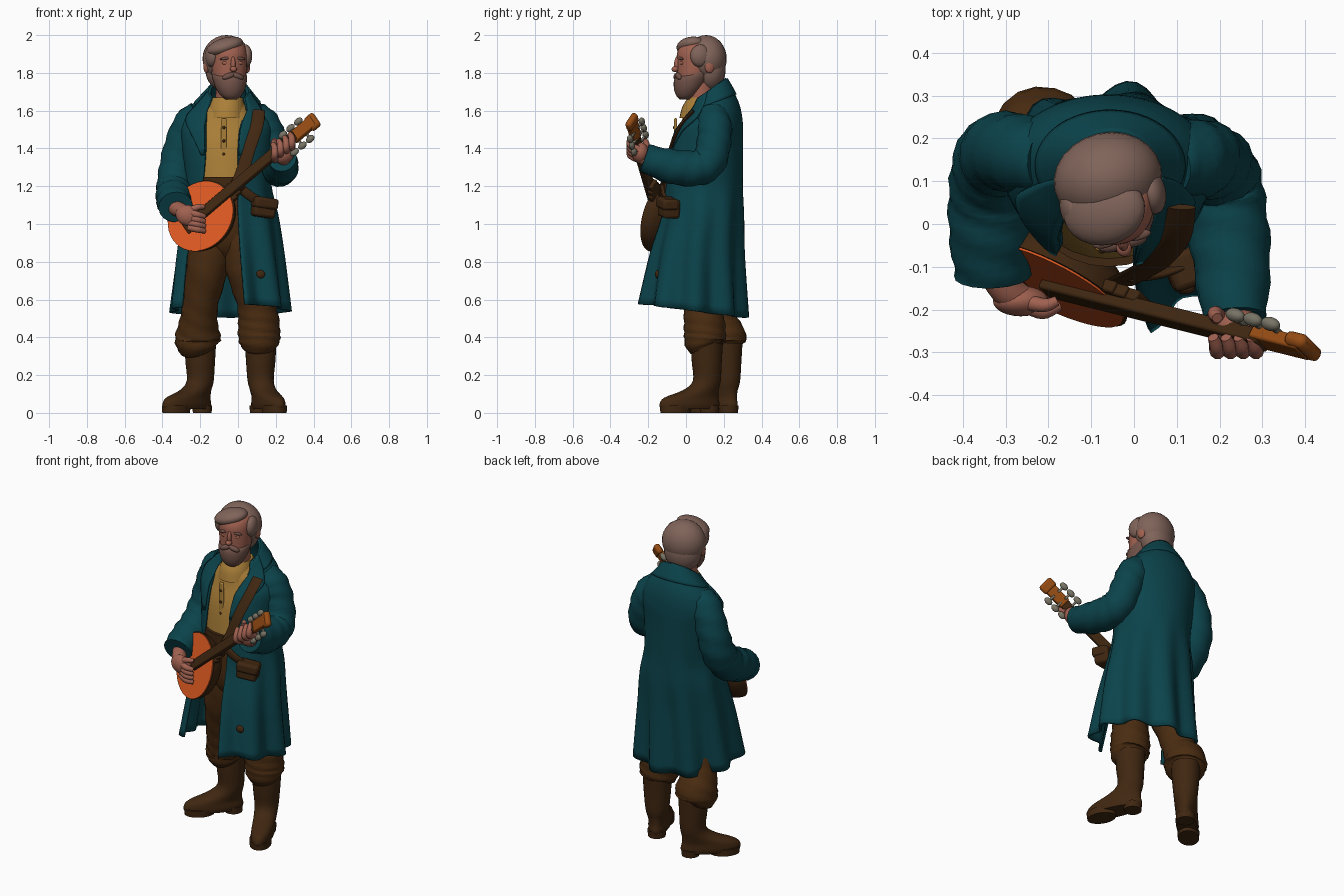
import bpy, bmesh, math
from mathutils import Matrix, Vector

default_cube = bpy.data.objects.get("Cube")
if default_cube:
    bpy.data.objects.remove(default_cube, do_unlink=True)


def paint(name, *rgb):
    linear = [((c / 255 + .055) / 1.055) ** 2.4 for c in rgb] + [1]
    material = bpy.data.materials.new(name)
    material.use_nodes = True
    material.diffuse_color = linear
    material.node_tree.nodes["Principled BSDF"].inputs["Base Color"].default_value = linear
    return material


teal = paint("teal_cloth", 11, 67, 75)
orange = paint("orange_soundboard", 222, 90, 34)
yellow = paint("yellow_shirt", 170, 127, 56)
skin = paint("skin", 160, 97, 80)
hair = paint("hair_grey_brown", 128, 100, 90)
beard = paint("beard_brown", 113, 82, 72)
cloth = paint("brown_trousers", 74, 44, 17)
leather = paint("dark_leather", 64, 39, 17)
amber = paint("amber_wood", 150, 76, 20)
metal = paint("grey_pegs", 120, 116, 102)


# General helpers
def finish(name, bm, material, place=Matrix(), thickness=0, bevel=0):
    mesh = bpy.data.meshes.new(name)
    bmesh.ops.recalc_face_normals(bm, faces=bm.faces)
    bm.to_mesh(mesh)
    bm.free()
    mesh.materials.append(material)
    mesh.shade_smooth()
    mesh.set_sharp_from_angle(angle=math.radians(50))
    obj = bpy.data.objects.new(name, mesh)
    bpy.context.collection.objects.link(obj)
    obj.matrix_world = place
    if thickness:
        solid = obj.modifiers.new("Thickness", "SOLIDIFY")
        solid.thickness, solid.offset = thickness, 0
    if bevel:
        rounding = obj.modifiers.new("Rounding", "BEVEL")
        rounding.width, rounding.segments = bevel, 2
    return obj


def spline(points, steps=5):
    """Catmull-Rom resampling of tuples of any length."""
    result = []
    last = len(points) - 1
    for i in range(last):
        quad = [points[min(max(i + k, 0), last)] for k in (-1, 0, 1, 2)]
        for s in range(steps):
            t = s / steps
            result.append([b + t * (c - a) / 2 + t * t * (a - 2.5 * b + 2 * c - d / 2)
                           + t ** 3 * (3 * (b - c) + d - a) / 2
                           for a, b, c, d in zip(*quad)])
    return result + [list(points[last])]


def sheet(name, rows, material, closed=True, **options):
    bm = bmesh.new()
    grid = [[bm.verts.new(p) for p in row] for row in rows]
    count = len(grid[0])
    for low, high in zip(grid, grid[1:]):
        for i in range(count if closed else count - 1):
            j = (i + 1) % count
            bm.faces.new((low[i], low[j], high[j], high[i]))
    if closed:
        bm.faces.new(grid[0])
        bm.faces.new(grid[-1])
    return finish(name, bm, material, **options)


def loft(name, rings, material, sides=28, steps=4, **options):
    """Stacked ellipses: height, centre x, centre y, radius x, radius y."""
    turns = [math.tau * i / sides for i in range(sides)]
    rows = [[(x + rx * math.cos(a), y + ry * math.sin(a), z) for a in turns]
            for z, x, y, rx, ry in spline(rings, steps)]
    return sheet(name, rows, material, **options)


def tube(name, path, material, sides=18, flat=1, wrinkle=0):
    """Sweep along points given as x, y, z, radius."""
    samples = spline(path)
    centres = [Vector(s[:3]) for s in samples]
    side = Vector((1, .02, .01))
    rows = []
    for i, (centre, sample) in enumerate(zip(centres, samples)):
        ahead = centres[min(i + 1, len(centres) - 1)] - centres[max(i - 1, 0)]
        ahead.normalize()
        side = (side - ahead * side.dot(ahead)).normalized()
        other = ahead.cross(side) * flat
        row = []
        for k in range(sides):
            a = math.tau * k / sides
            r = sample[3] * (1 + wrinkle * math.sin(1.7 * i + 2 * a))
            row.append(centre + (side * math.cos(a) + other * math.sin(a)) * r)
        rows.append(row)
    return sheet(name, rows, material)


def ball(name, centre, radii, material, place=Matrix(), tilt=0):
    bm = bmesh.new()
    bmesh.ops.create_uvsphere(bm, u_segments=24, v_segments=16, radius=1,
                              matrix=Matrix.Diagonal((*radii, 1)))
    spot = place @ Matrix.Translation(centre) @ Matrix.Rotation(tilt, 4, "Y")
    return finish(name, bm, material, spot)


def box(name, centre, size, material, place=Matrix(), bevel=.006):
    bm = bmesh.new()
    bmesh.ops.create_cube(bm, size=1, matrix=Matrix.Diagonal((*size, 1)))
    return finish(name, bm, material, place @ Matrix.Translation(centre), bevel=bevel)


# Long coat: height, centre, radii, then x of the left and right front edges
coat_rows = spline([
    (.54, -.045, .035, .3, .27, .03, -.295), (.85, -.045, .06, .27, .235, .01, -.272),
    (1.05, -.045, .09, .245, .208, .0, -.235), (1.2, -.05, .095, .22, .2, .0, -.19),
    (1.4, -.06, .11, .23, .185, .0, -.17), (1.52, -.06, .13, .24, .165, .01, -.17),
    (1.62, -.06, .14, .21, .14, .025, -.16), (1.7, -.055, .135, .15, .11, .04, -.15),
    (1.77, -.05, .12, .095, .085, .03, -.13)])


def coat_point(row, u, puff=0):
    z, cx, cy, rx, ry, left, right = row
    start = -math.acos((left - cx) / rx)
    end = math.tau - math.acos((right - cx) / rx)
    a = start + u * (end - start)
    fold = puff + max(0, 1.25 - z) * .035 * math.sin(a * 9 + z * 2)
    hem = max(0, .9 - z) * .1 * math.sin(a)
    slope = max(0, z - 1.5) * .25 * (1 - math.sin(a))
    return (cx + (rx + fold) * math.cos(a), cy + (ry + fold) * math.sin(a), z - hem - slope)


sheet("coat", [[coat_point(r, i / 72) for i in range(73)] for r in coat_rows],
      teal, closed=False, thickness=.014)
sheet("coat_collar", [[coat_point(r, i / 40, .01) for i in range(41)] for r in coat_rows[-7:]],
      teal, closed=False, thickness=.012)
lapel_rows = [r for r in coat_rows if r[0] > 1.36]
for name, edge, way in (("left_lapel", 0, 1), ("right_lapel", 1, -1)):
    sheet(name, [[coat_point(r, edge + way * k / 6 * min(.12, .01 + .45 * (r[0] - 1.36)), .016)
                  for k in range(7)] for r in lapel_rows], teal, closed=False, thickness=.012)
button_row = min(coat_rows, key=lambda r: abs(r[0] - .74))
ball("coat_button", coat_point(button_row, .08, .008), (.024, .014, .022), leather)

# Sleeves
tube("right_sleeve", [(-.2, .15, 1.58, .075), (-.25, .16, 1.53, .09), (-.3, .17, 1.41, .092),
                      (-.325, .15, 1.28, .096), (-.335, .08, 1.18, .098), (-.335, -.02, 1.13, .098),
                      (-.33, -.12, 1.09, .088)], teal, wrinkle=.04)
tube("left_sleeve", [(.08, .14, 1.59, .07), (.13, .15, 1.53, .09), (.17, .15, 1.44, .09),
                     (.2, .12, 1.33, .092), (.213, .05, 1.295, .095), (.228, -.08, 1.305, .092),
                     (.235, -.22, 1.35, .075)], teal, wrinkle=.04)

# Shirt, belt and trousers
loft("shirt", [(1.16, -.06, .09, .19, .18), (1.4, -.06, .105, .21, .168), (1.53, -.06, .12, .2, .145),
               (1.61, -.06, .11, .12, .12), (1.64, -.055, .1, .09, .09)], yellow)
loft("shirt_collar", [(1.56, -.06, .085, .11, .12), (1.62, -.06, .08, .095, .1),
                      (1.67, -.055, .09, .08, .078)], yellow)
box("shirt_placket", (-.075, -.055, 1.41), (.03, .016, .3), yellow)
for i in range(4):
    ball("shirt_button", (-.075, -.063, 1.3 + .07 * i), (.008, .006, .008), leather)
loft("belt", [(1.19, -.06, .09, .2, .19), (1.25, -.06, .09, .2, .19)], leather)
loft("trouser_hips", [(.8, -.05, .08, .05, .05), (.87, -.055, .085, .14, .115), (.95, -.06, .085, .18, .14),
                      (1.05, -.06, .09, .185, .15), (1.2, -.06, .1, .185, .16)], cloth)
tube("right_trouser_leg", [(-.13, .08, .98, .11), (-.16, .09, .78, .112), (-.195, .125, .6, .095),
                           (-.208, .16, .49, .1), (-.212, .195, .41, .12), (-.21, .2, .36, .116),
                           (-.2, .21, .33, .08)], cloth, wrinkle=.03)
tube("left_trouser_leg", [(.0, .06, .98, .11), (.04, .06, .78, .11), (.09, .08, .6, .1),
                          (.108, .095, .5, .108), (.112, .1, .42, .112), (.117, .1, .37, .106),
                          (.12, .11, .34, .08)], cloth, wrinkle=.03)

# Boots, built pointing forward and then turned outward
for side, x, y, yaw in (("right", -.2, .215, -45), ("left", .12, .11, 24)):
    stand = Matrix.Translation((x, y, 0)) @ Matrix.Rotation(math.radians(yaw), 4, "Z")
    loft(side + "_boot", [(.02, 0, -.1, .058, .165), (.045, 0, -.1, .064, .172),
                          (.08, 0, -.09, .062, .155), (.12, 0, -.035, .064, .1), (.17, 0, 0, .068, .075),
                          (.27, 0, 0, .077, .08), (.37, 0, 0, .083, .086)], leather, place=stand)
    loft(side + "_boot_sole", [(0, 0, -.18, .06, .085), (.04, 0, -.18, .062, .088)], leather, place=stand)
    loft(side + "_boot_heel", [(0, 0, .015, .05, .05), (.04, 0, .015, .054, .052)], leather, place=stand)

# Head, turned a little toward its left
loft("neck", [(1.56, -.055, .085, .07, .07), (1.75, -.05, .075, .065, .07)], skin)
head = Matrix.Translation((-.055, .08, 1.84)) @ Matrix.Rotation(math.radians(13), 4, "Z")
loft("face", [(-.15, 0, -.06, .045, .05), (-.1, 0, -.055, .075, .075), (-.04, 0, -.042, .09, .088),
              (.02, 0, -.038, .093, .092), (.07, 0, -.035, .092, .092), (.11, 0, -.02, .08, .08),
              (.13, 0, -.01, .03, .03)], skin, place=head)
loft("beard", [(-.18, 0, -.085, .03, .03), (-.16, 0, -.082, .055, .052), (-.12, 0, -.07, .079, .076),
               (-.07, 0, -.05, .092, .092), (-.045, 0, -.03, .092, .078), (-.02, 0, .0, .09, .05)],
     beard, place=head)
ball("hair_crown", (0, .027, .035), (.128, .108, .125), hair, head)
ball("hair_back", (0, .045, -.02), (.11, .085, .12), hair, head)
ball("hair_forelock", (-.025, -.045, .1), (.1, .08, .045), hair, head, tilt=-.3)
ball("nose_tip", (0, -.14, -.02), (.018, .02, .016), skin, head)
ball("nose_bridge", (0, -.127, .005), (.013, .02, .042), skin, head)
for s in (-1, 1):
    ball("hair_temple", (.092 * s, -.025, .05), (.034, .055, .06), hair, head)
    ball("eyebrow", (.04 * s, -.118, .036), (.03, .012, .008), beard, head, tilt=.15 * s)
    ball("eyelid", (.038 * s, -.114, .012), (.018, .01, .01), skin, head)
    ball("moustache", (.024 * s, -.127, -.057), (.036, .016, .016), beard, head, tilt=.35 * s)
    ball("ear", (.112 * s, .02, -.005), (.014, .026, .036), skin, head)

# Round-bodied string instrument, built flat with its neck along local x
along = Vector((.62, -.155, .525)).normalized()
across = Vector((-.43, -.84, .27)).cross(along).normalized()
lute = Matrix((along, across, along.cross(across))).transposed().to_4x4()
lute.translation = (-.2, -.135, 1.035)
loft("instrument_bowl", [(-.11, .01, 0, .05, .05), (-.095, .01, 0, .12, .11), (-.05, .01, 0, .18, .17),
                         (.004, .01, 0, .2, .192)], leather, sides=40, place=lute)
loft("instrument_soundboard", [(0, .006, 0, .195, .188), (.009, .006, 0, .195, .188)],
     orange, sides=40, place=lute)
box("instrument_bridge", (-.09, 0, .014), (.02, .08, .014), leather, lute)
box("instrument_neck", (.34, 0, .012), (.68, .056, .036), leather, lute)
for i in range(3):
    box("neck_widening", (.2 + .03 * i, 0, -.01), (.06, .1 - .02 * i, .03), leather, lute)
box("headstock", (.73, 0, .006), (.15, .066, .034), amber, lute)
box("headstock_tip", (.795, 0, .002), (.06, .09, .036), amber, lute, bevel=.014)
for s in (-1, 1):
    for i in range(3):
        spot = .62 + .055 * i
        box("peg_shaft", (spot, .04 * s, -.008), (.014, .05, .014), metal, lute, bevel=.003)
        ball("tuning_peg", (spot, .064 * s, -.008), (.026, .018, .016), metal, lute)

# Hands
tube("right_wrist", [(-.34, -.08, 1.09, .042), (-.3, -.15, 1.07, .04), (-.26, -.18, 1.05, .036)], skin)
ball("right_palm", (-.265, -.18, 1.045), (.066, .036, .055), skin, tilt=.3)
tube("left_wrist", [(.24, -.16, 1.33, .045), (.24, -.21, 1.35, .045), (.24, -.25, 1.37, .04)], skin)
ball("left_palm", (.24, -.24, 1.375), (.062, .045, .055), skin, tilt=-.5)
for i in range(4):
    z = 1.06 - .026 * i
    tube("right_finger", [(-.26, -.185, z, .019), (-.215, -.205, z - .01, .018),
                          (-.175, -.19, z - .02, .013)], skin, sides=10)
    x, z = .195 + .03 * i, 1.34 + .018 * i
    tube("left_finger", [(x, -.25, z, .019), (x, -.295, z + .025, .019), (x, -.29, z + .06, .018),
                         (x - .01, -.265, z + .085, .013)], skin, sides=10)
tube("right_thumb", [(-.26, -.18, 1.07, .02), (-.21, -.19, 1.09, .016), (-.18, -.18, 1.09, .012)], skin)
tube("left_thumb", [(.2, -.22, 1.39, .02), (.19, -.21, 1.42, .018), (.195, -.22, 1.45, .012)], skin)

# Shoulder strap and belt pouch
tube("shoulder_strap", [(.11, .04, 1.6, .034), (.1, -.03, 1.52, .034), (.06, -.083, 1.4, .034),
                        (.02, -.11, 1.27, .034), (-.03, -.135, 1.16, .034)], leather, flat=.25)
tube("pouch_strap", [(-.01, -.125, 1.21, .025), (.05, -.12, 1.16, .025), (.11, -.1, 1.12, .025)],
     leather, flat=.4)
hang = Matrix.Translation((.135, -.09, 1.085)) @ Matrix.Rotation(.35, 4, "Z") @ Matrix.Rotation(.15, 4, "Y")
box("pouch", (0, 0, 0), (.12, .09, .1), leather, hang, bevel=.015)
box("pouch_flap", (0, -.01, .025), (.13, .09, .06), leather, hang, bevel=.015)
